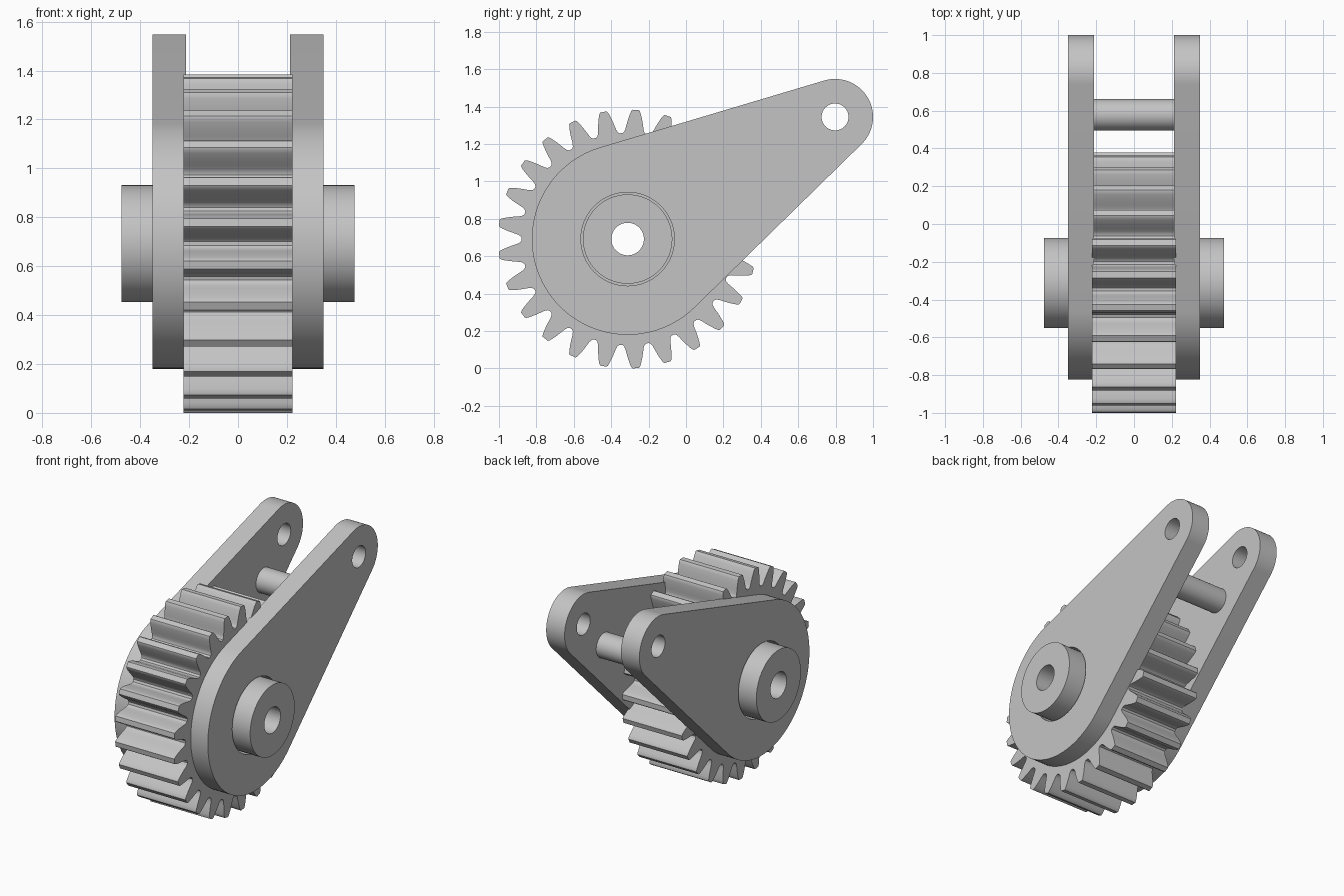
import bpy, bmesh, math
from math import cos, sin, radians, pi

if "Cube" in bpy.data.objects:
    bpy.data.objects.remove(bpy.data.objects["Cube"])

GEAR = (-0.312, 0.692)   # (y, z) of the gear axis
TIP = (0.797, 1.345)     # (y, z) of the arm-end hole
PIN = (0.578, 1.12)      # (y, z) of the stop pin

grey = bpy.data.materials.new("plain grey")
grey.diffuse_color = (0.55, 0.55, 0.55, 1)
grey.use_nodes = True
grey.node_tree.nodes["Principled BSDF"].inputs["Base Color"].default_value = grey.diffuse_color


def arc(c, r, a0=0.0, a1=2 * pi, n=64):
    """Points on an arc; a full circle leaves out the repeated end point."""
    full = abs(a1 - a0 - 2 * pi) < 1e-6
    return [(c[0] + r * cos(a0 + (a1 - a0) * i / n),
             c[1] + r * sin(a0 + (a1 - a0) * i / n))
            for i in range(n if full else n + 1)]


def plate(name, loops, x0, x1):
    """Extrude a (y, z) outline with holes between x0 and x1."""
    curve = bpy.data.curves.new(name, 'CURVE')
    curve.dimensions = '2D'
    curve.fill_mode = 'BOTH'
    curve.extrude = (x1 - x0) / 2
    for pts in loops:
        s = curve.splines.new('POLY')
        s.points.add(len(pts) - 1)
        for p, (y, z) in zip(s.points, pts):
            p.co = (y, z, 0, 1)
        s.use_cyclic_u = True
    ob = bpy.data.objects.new(name, curve)
    bpy.context.collection.objects.link(ob)
    ob.location.x = (x0 + x1) / 2
    ob.rotation_euler = (pi / 2, 0, pi / 2)
    bpy.ops.object.select_all(action='DESELECT')
    ob.select_set(True)
    bpy.context.view_layer.objects.active = ob
    bpy.ops.object.convert(target='MESH')
    ob = bpy.context.object
    bm = bmesh.new()
    bm.from_mesh(ob.data)
    bmesh.ops.remove_doubles(bm, verts=bm.verts, dist=1e-5)
    bmesh.ops.recalc_face_normals(bm, faces=bm.faces)
    bm.to_mesh(ob.data)
    bm.free()
    ob.data.materials.clear()
    ob.data.materials.append(grey)
    bpy.ops.object.shade_smooth_by_angle(angle=radians(30))
    return ob


# Gear wheel: one tooth flank mirrored and repeated 25 times
TEETH = 25
flank = [(0.567, 6.4), (0.574, 5.5), (0.588, 4.8), (0.61, 4.2),
         (0.64, 3.4), (0.67, 2.5), (0.686, 1.9), (0.692, 1.4)]
tooth = [(r, -a) for r, a in flank] + [(r, a) for r, a in reversed(flank)]
outline = []
for i in range(TEETH):
    for r, a in tooth:
        t = radians(i * 360 / TEETH + a)
        outline.append((GEAR[0] + r * cos(t), GEAR[1] + r * sin(t)))
plate("gear_wheel", [outline, arc(GEAR, 0.23)], -0.222, 0.222)

# Hub tube running through the gear and both arms
plate("gear_hub", [arc(GEAR, 0.239), arc(GEAR, 0.087)], -0.477, 0.477)

# Arm plates: hull of a large and a small circle, with hub and end holes
R, r = 0.512, 0.203
dy, dz = TIP[0] - GEAR[0], TIP[1] - GEAR[1]
heading = math.atan2(dz, dy)
beta = math.acos((R - r) / math.hypot(dy, dz))
arm = (arc(TIP, r, heading - beta, heading + beta, 40)
       + arc(GEAR, R, heading + beta, heading + 2 * pi - beta, 64))
holes = [arc(GEAR, 0.25), arc(TIP, 0.072, n=40)]
for side, x0, x1 in (("right", 0.212, 0.35), ("left", -0.35, -0.212)):
    plate("arm_" + side, [arm] + holes, x0, x1)

# Stop pin between the arms
plate("stop_pin", [arc(PIN, 0.083, n=40)], -0.22, 0.22)
